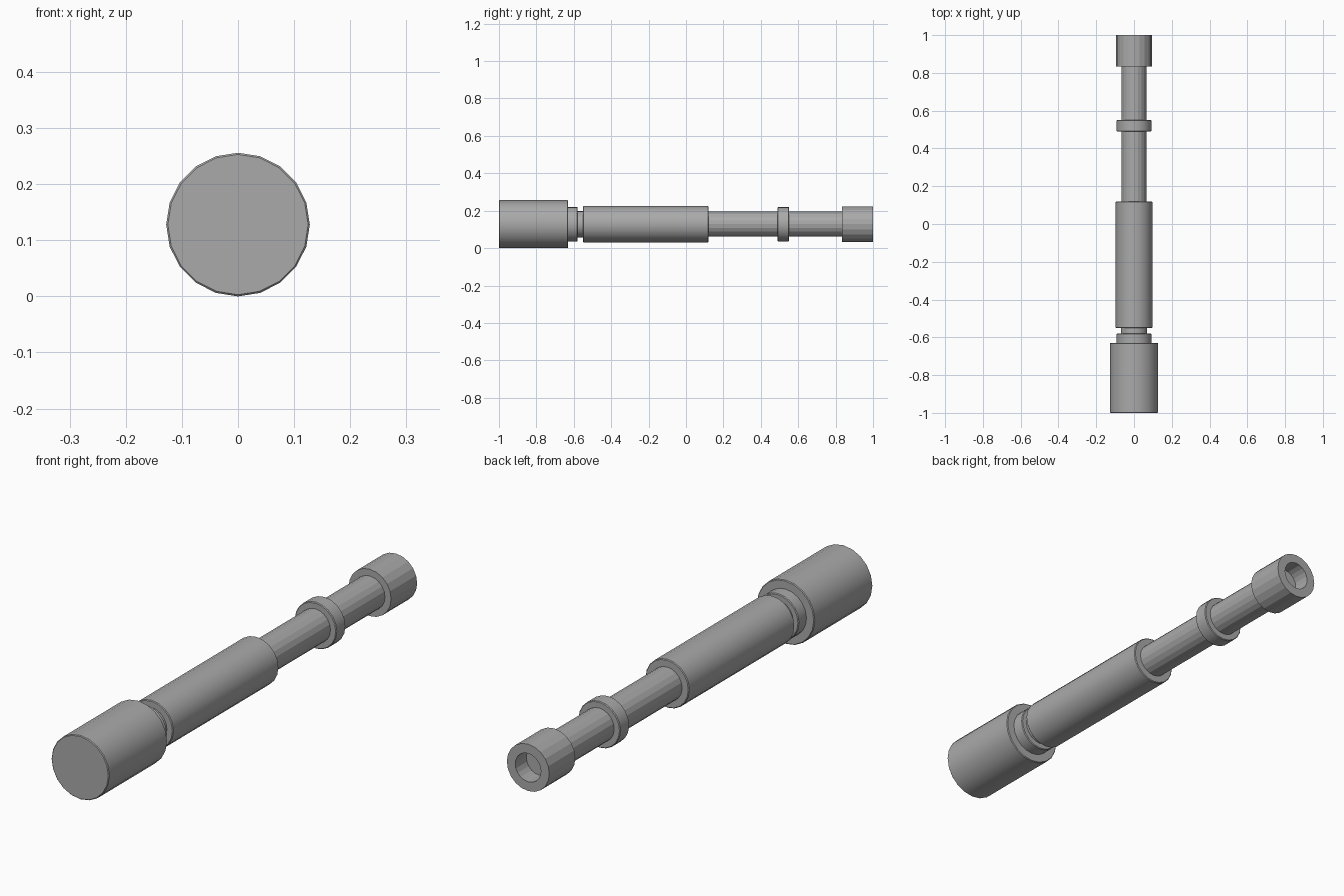
import bpy, math

if "Cube" in bpy.data.objects:
    bpy.data.objects.remove(bpy.data.objects["Cube"])

SIDES = 20
AXIS_Z = 0.128

grey = bpy.data.materials.new("grey")
grey.diffuse_color = (0.4, 0.4, 0.4, 1)
grey.use_nodes = True
grey.node_tree.nodes["Principled BSDF"].inputs["Base Color"].default_value = grey.diffuse_color


def lathe(name, profile, smooth):
    """Revolve (radius, y) points about the lengthwise axis; radius 0 closes with a flat cap."""
    verts, faces = [], []
    for r, y in profile:
        for i in range(SIDES):
            a = 2 * math.pi * i / SIDES
            verts.append((r * math.cos(a), y, AXIS_Z + r * math.sin(a)))
    for k in range(len(profile) - 1):
        for i in range(SIDES):
            j = (i + 1) % SIDES
            a, b = k * SIDES, (k + 1) * SIDES
            faces.append((a + i, a + j, b + j, b + i))
    faces.append(tuple(reversed(range(SIDES))))
    faces.append(tuple(range((len(profile) - 1) * SIDES, len(profile) * SIDES)))
    mesh = bpy.data.meshes.new(name)
    mesh.from_pydata(verts, [], faces)
    mesh.materials.append(grey)
    obj = bpy.data.objects.new(name, mesh)
    bpy.context.collection.objects.link(obj)
    bpy.context.view_layer.objects.active = obj
    obj.select_set(True)
    # consistent outward normals
    bpy.ops.object.mode_set(mode='EDIT')
    bpy.ops.mesh.select_all(action='SELECT')
    bpy.ops.mesh.normals_make_consistent(inside=False)
    bpy.ops.object.mode_set(mode='OBJECT')
    if smooth:
        bpy.ops.object.shade_smooth_by_angle(angle=math.radians(30))
    obj.select_set(False)
    return obj


def drum(name, r, y0, y1, bevel=0.0, smooth=True):
    """Cylinder along y with optional softened rims."""
    if bevel:
        profile = [(r - bevel, y0), (r, y0 + bevel), (r, y1 - bevel), (r - bevel, y1)]
    else:
        profile = [(r, y0), (r, y1)]
    return lathe(name, profile, smooth)


# Wide front housing, collar and neck
drum("front_housing", 0.128, -1.0, -0.63, 0.003)
drum("front_collar", 0.093, -0.64, -0.58, 0.003)
drum("neck", 0.070, -0.59, -0.54)

# Main barrel and slim draw tube with its ring
drum("main_barrel", 0.097, -0.55, 0.12, 0.003)
drum("draw_tube", 0.067, 0.11, 0.85, smooth=False)
drum("tube_ring", 0.093, 0.49, 0.55, 0.003)

# Eyepiece with a recessed bore at the back
lathe("eyepiece", [(0.094, 0.835), (0.094, 1.0), (0.057, 1.0), (0.057, 0.93)], False)
